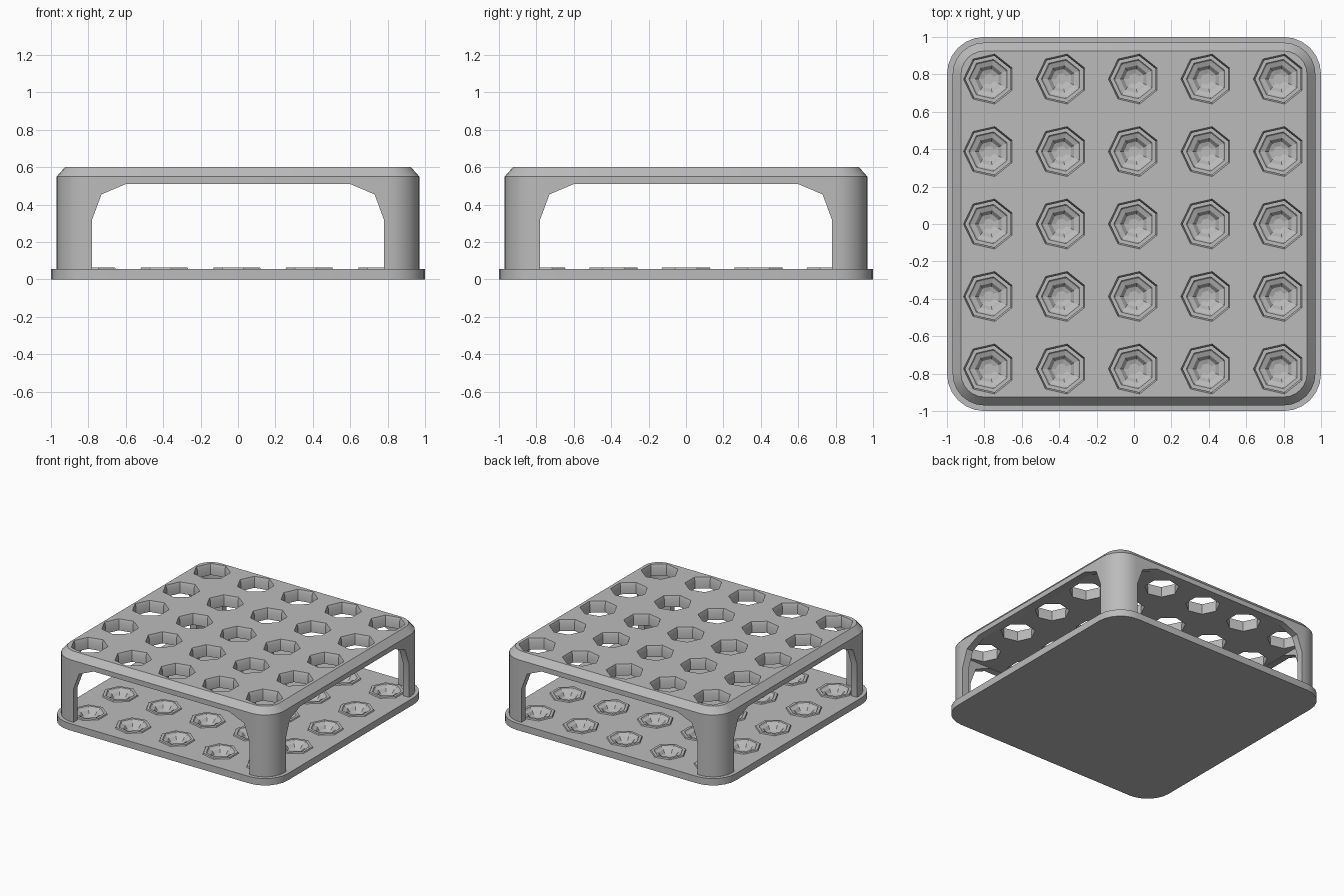
import bpy, bmesh, math

old = bpy.data.objects.get("Cube")
if old:
    bpy.data.objects.remove(old, do_unlink=True)

grey = bpy.data.materials.new("light_grey")
grey.use_nodes = True
colour = (0.5, 0.5, 0.5, 1)
grey.diffuse_color = colour
grey.node_tree.nodes["Principled BSDF"].inputs["Base Color"].default_value = colour

SPOTS = [i * 0.3875 for i in range(-2, 3)]


def rounded_square(half, radius, steps=6):
    """Outline of a square with rounded corners."""
    points = []
    for quarter in range(4):
        mid = math.pi / 4 + quarter * math.pi / 2
        cx = math.copysign(half - radius, math.cos(mid))
        cy = math.copysign(half - radius, math.sin(mid))
        for s in range(steps + 1):
            a = (quarter + s / steps) * math.pi / 2
            points.append((cx + radius * math.cos(a), cy + radius * math.sin(a)))
    return points


def heptagon(radius, x, y):
    angles = [math.pi + i * math.tau / 7 for i in range(7)]
    return [(x + radius * math.cos(a), y + radius * math.sin(a)) for a in angles]


def loft(bm, rings):
    """Closed solid through rings of 3D points."""
    loops = [[bm.verts.new(p) for p in ring] for ring in rings]
    n = len(loops[0])
    for low, high in zip(loops, loops[1:]):
        for i in range(n):
            j = (i + 1) % n
            bm.faces.new((low[i], low[j], high[j], high[i]))
    bm.faces.new(loops[0][::-1])
    bm.faces.new(loops[-1])


def level(outline, z):
    return [(x, y, z) for x, y in outline]


def make(name, solids, cutter=False):
    bm = bmesh.new()
    for rings in solids:
        loft(bm, rings)
    bmesh.ops.recalc_face_normals(bm, faces=bm.faces)
    mesh = bpy.data.meshes.new(name)
    bm.to_mesh(mesh)
    bm.free()
    mesh.materials.append(grey)
    obj = bpy.data.objects.new(name, mesh)
    bpy.context.collection.objects.link(obj)
    obj.hide_render = cutter
    return obj


def heptagon_grid(profile):
    """One seven-sided turned solid at every tube position."""
    return [[level(heptagon(r, x, y), z) for r, z in profile]
            for x in SPOTS for y in SPOTS]


def carve(obj, cutters):
    for cutter in cutters:
        mod = obj.modifiers.new("cut", "BOOLEAN")
        mod.operation = "DIFFERENCE"
        mod.solver = "EXACT"
        mod.object = cutter
    graph = bpy.context.evaluated_depsgraph_get()
    mesh = bpy.data.meshes.new_from_object(obj.evaluated_get(graph))
    obj.modifiers.clear()
    obj.data = mesh


# Base plate with pockets for the cups
base = make("base_plate", [[level(rounded_square(1, 0.2), z) for z in (0, 0.055)]])
pockets = make("pocket_cutter", heptagon_grid([(0.132, 0.008), (0.132, 0.1)]), True)

# Upper frame: chamfered box hollowed into a top plate on four corner legs
frame = make("upper_frame", [[
    level(rounded_square(0.97, 0.17), 0.05),
    level(rounded_square(0.97, 0.17), 0.55),
    level(rounded_square(0.925, 0.125), 0.6)]])
cavity = make("cavity_cutter",
              [[level(rounded_square(0.915, 0.115), z) for z in (-0.1, 0.512)]], True)

# Arched windows through both pairs of sides
half_arch = [(0.78, -0.1), (0.78, 0.32), (0.73, 0.455), (0.6, 0.51)]
arch = half_arch + [(-u, z) for u, z in reversed(half_arch)]
window_y = make("front_window_cutter",
                [[[(u, d, z) for u, z in arch] for d in (-1.2, 1.2)]], True)
window_x = make("side_window_cutter",
                [[[(d, u, z) for u, z in arch] for d in (-1.2, 1.2)]], True)

# Tube holes with a chamfered lip
holes = make("hole_cutter", heptagon_grid(
    [(0.127, 0.4), (0.127, 0.575), (0.137, 0.6), (0.137, 0.7)]), True)

carve(base, [pockets])
carve(frame, [cavity, window_y, window_x, holes])
for cutter in (pockets, cavity, window_y, window_x, holes):
    bpy.data.objects.remove(cutter, do_unlink=True)

# Seven-sided cups with a raised rim and a stepped bowl
cups = make("tube_cups", heptagon_grid([
    (0.125, 0.01), (0.137, 0.05), (0.13, 0.064), (0.108, 0.064), (0.1, 0.054),
    (0.075, 0.045), (0.055, 0.022), (0.03, 0.014)]))

# Smooth corners, crisp edges
bpy.ops.object.select_all(action="DESELECT")
for obj in (base, frame):
    obj.select_set(True)
bpy.context.view_layer.objects.active = frame
bpy.ops.object.shade_smooth_by_angle(angle=math.radians(30))
